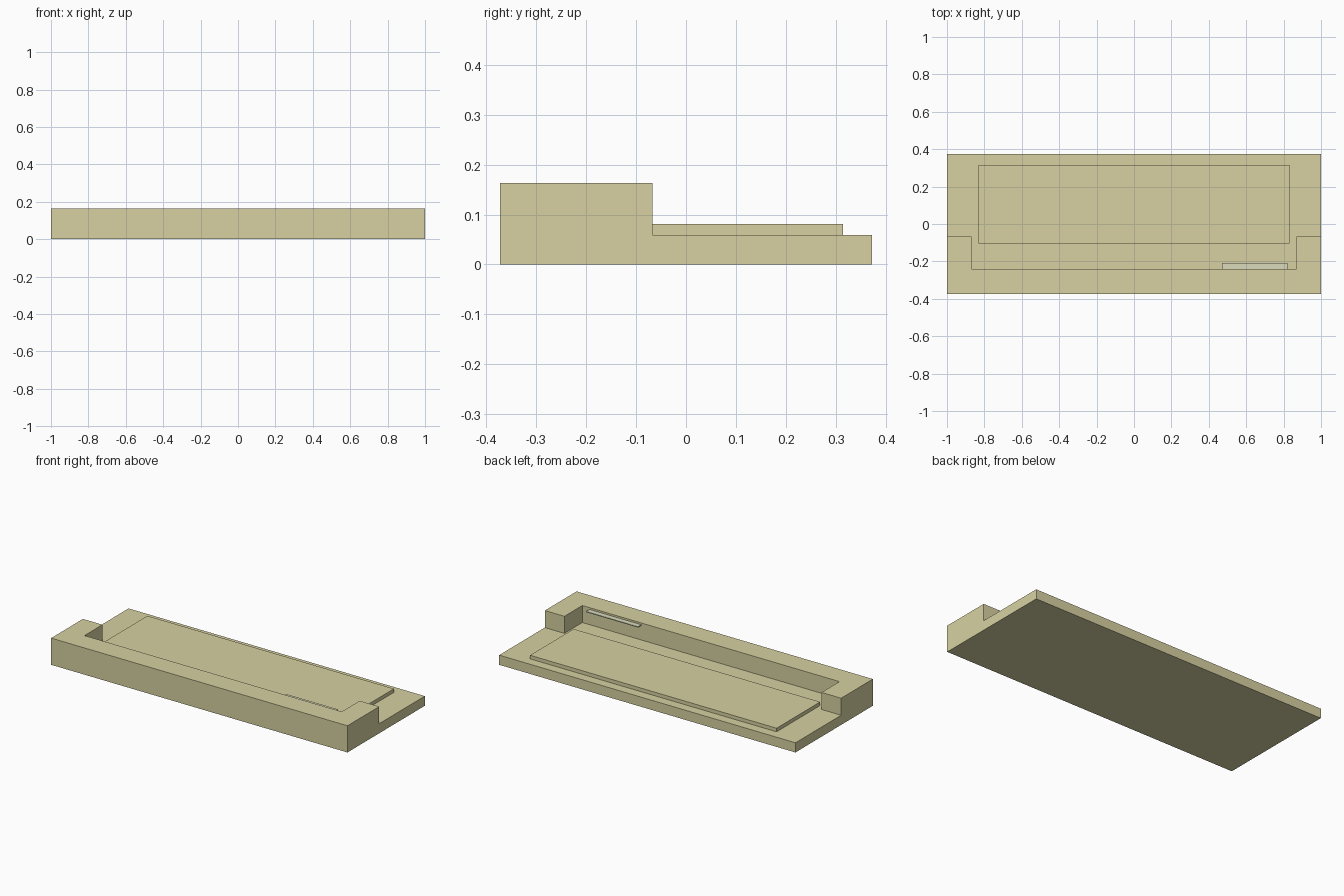
import bpy, bmesh

if "Cube" in bpy.data.objects:
    bpy.data.objects.remove(bpy.data.objects["Cube"])


def material(name, rgb):
    m = bpy.data.materials.new(name)
    m.diffuse_color = (*rgb, 1)
    m.use_nodes = True
    m.node_tree.nodes["Principled BSDF"].inputs["Base Color"].default_value = m.diffuse_color
    return m


def prism(name, outline, z0, z1, mat=None):
    """Extrude a counter-clockwise xy outline from z0 to z1."""
    bm = bmesh.new()
    face = bm.faces.new([bm.verts.new((x, y, z0)) for x, y in outline])
    new = bmesh.ops.extrude_face_region(bm, geom=[face])["geom"]
    bmesh.ops.translate(bm, vec=(0, 0, z1 - z0),
                        verts=[g for g in new if isinstance(g, bmesh.types.BMVert)])
    bmesh.ops.recalc_face_normals(bm, faces=bm.faces)
    mesh = bpy.data.meshes.new(name)
    bm.to_mesh(mesh)
    bm.free()
    obj = bpy.data.objects.new(name, mesh)
    bpy.context.collection.objects.link(obj)
    if mat:
        mesh.materials.append(mat)
    return obj


def rect(x0, x1, y0, y1):
    return [(x0, y0), (x1, y0), (x1, y1), (x0, y1)]


khaki = material("khaki", (0.68, 0.64, 0.36))
pale = material("pale", (0.70, 0.71, 0.50))

# Solid body: low slab with a U-shaped raised rim along the front
body = prism("body", rect(-1, 1, -0.373, 0.373), 0, 0.163, khaki)

# Stepped cutter that leaves the front rail and its two short arms
half = [(0.868, -0.24), (0.868, -0.067), (1.1, -0.067), (1.1, 0.5)]
outline = half + [(-x, y) for x, y in reversed(half)]
cutter = prism("rim_cutter", outline, 0.059, 0.3, khaki)
cutter.hide_render = True
cutter.hide_viewport = True
cut = body.modifiers.new("rim_cut", 'BOOLEAN')
cut.operation = 'DIFFERENCE'
cut.solver = 'EXACT'
cut.object = cutter

# Raised deck panel
prism("deck_panel", rect(-0.832, 0.832, -0.105, 0.315), 0.059, 0.081, khaki)

# Thin ledge on the inner face of the front rail
prism("rail_ledge", rect(0.47, 0.82, -0.24, -0.208), 0.147, 0.152, pale)
